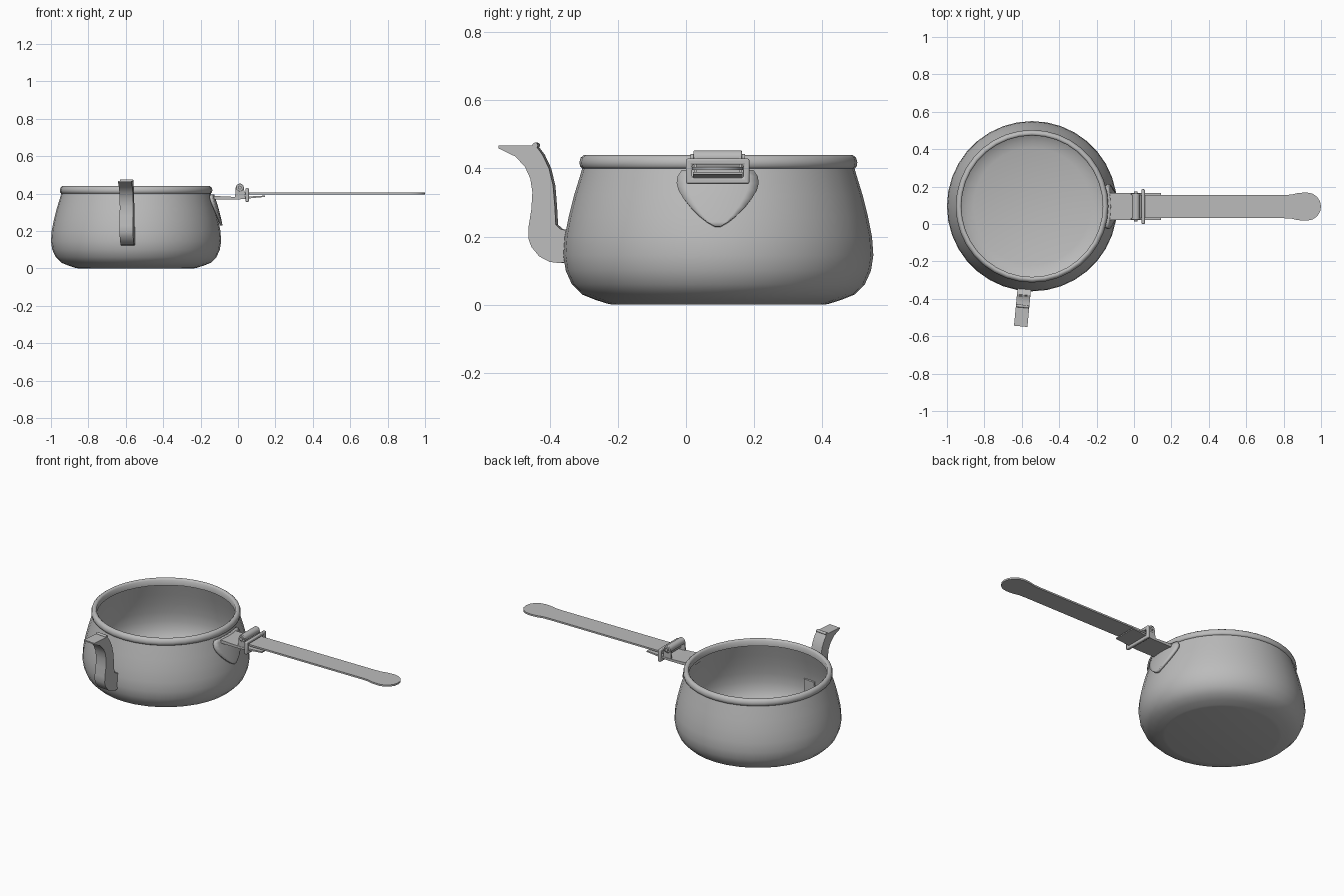
import bpy, bmesh, math
from mathutils import Vector, Matrix

if "Cube" in bpy.data.objects:
    bpy.data.objects.remove(bpy.data.objects["Cube"])

metal = bpy.data.materials.new("brushed grey metal")
metal.use_nodes = True
metal.diffuse_color = (0.5, 0.5, 0.5, 1)
metal.node_tree.nodes["Principled BSDF"].inputs["Base Color"].default_value = (0.5, 0.5, 0.5, 1)

POT = Vector((-0.545, 0.095, 0))
HANDLE_Y = 0.093


def finish(name, bm, angle=35, bevel=0):
    bmesh.ops.recalc_face_normals(bm, faces=bm.faces)
    mesh = bpy.data.meshes.new(name)
    bm.to_mesh(mesh)
    bm.free()
    mesh.materials.append(metal)
    ob = bpy.data.objects.new(name, mesh)
    bpy.context.collection.objects.link(ob)
    if bevel:
        mod = ob.modifiers.new("soft edges", 'BEVEL')
        mod.width, mod.segments = bevel, 2
    bpy.ops.object.select_all(action='DESELECT')
    ob.select_set(True)
    bpy.context.view_layer.objects.active = ob
    bpy.ops.object.shade_smooth_by_angle(angle=math.radians(angle))
    return ob


def prism(name, outline, depth, matrix, **kw):
    """Extrude a flat outline along local z, centred, then place it."""
    bm = bmesh.new()
    face = bm.faces.new([bm.verts.new((a, b, -depth / 2)) for a, b in outline])
    ext = bmesh.ops.extrude_face_region(bm, geom=[face])["geom"]
    verts = [v for v in ext if isinstance(v, bmesh.types.BMVert)]
    bmesh.ops.translate(bm, verts=verts, vec=(0, 0, depth))
    bm.transform(matrix)
    return finish(name, bm, **kw)


def rod(name, radius, length, place, sides=20, **kw):
    """Cylinder lying along y."""
    bm = bmesh.new()
    bmesh.ops.create_cone(bm, cap_ends=True, segments=sides, radius1=radius, radius2=radius, depth=length)
    bm.transform(place @ Matrix.Rotation(math.pi / 2, 4, 'X'))
    return finish(name, bm, **kw)


def lathe(name, profile, sides=36, **kw):
    bm = bmesh.new()
    verts = [bm.verts.new((r, 0, z)) for r, z in profile]
    edges = [bm.edges.new(pair) for pair in zip(verts, verts[1:])]
    bmesh.ops.spin(bm, geom=verts + edges, cent=(0, 0, 0), axis=(0, 0, 1),
                   angle=math.tau, steps=sides, use_merge=True)
    bmesh.ops.remove_doubles(bm, verts=bm.verts, dist=0.0005)
    bm.transform(Matrix.Translation(POT))
    return finish(name, bm, **kw)


# Pot body: outer wall up, inner wall back down to the floor
WALL = [(0.325, 0.003), (0.36, 0.014), (0.40, 0.03), (0.43, 0.06), (0.448, 0.1), (0.455, 0.145),
        (0.451, 0.2), (0.439, 0.26), (0.424, 0.32), (0.404, 0.385), (0.397, 0.41)]
inner = [(r - 0.012, z + 0.009) for r, z in reversed(WALL)]
lathe("pot_body", [(0, 0), (0.31, 0)] + WALL + inner + [(0, 0.012)])

# Rolled rim
rim = [(0.378, 0.4), (0.4, 0.4), (0.406, 0.406), (0.408, 0.418), (0.404, 0.432),
       (0.395, 0.439), (0.385, 0.439), (0.378, 0.432)]
lathe("pot_rim", rim + rim[:1], angle=60)

# Spout: side profile (distance from the pot axis, height)
away = Matrix.Translation(POT) @ Matrix.Rotation(math.radians(-95.4), 4, 'Z')
upright = away @ Matrix.Rotation(math.pi / 2, 4, 'X')
spout = [(0.428, 0.13), (0.465, 0.122), (0.495, 0.126), (0.525, 0.142), (0.548, 0.17), (0.557, 0.195),
         (0.556, 0.23), (0.548, 0.28), (0.545, 0.33), (0.551, 0.37), (0.567, 0.405), (0.595, 0.435),
         (0.645, 0.459), (0.645, 0.467), (0.535, 0.467), (0.515, 0.44), (0.496, 0.4),
         (0.484, 0.35), (0.479, 0.29), (0.476, 0.235), (0.462, 0.222), (0.428, 0.215)]
prism("spout", spout, 0.072, upright)
rod("spout_lid_hinge", 0.008, 0.07, away @ Matrix.Translation((0.537, 0, 0.468)), sides=12)


# Shield plate hugging the pot wall under the handle
def wall_radius(z):
    for (r0, z0), (r1, z1) in zip(WALL, WALL[1:]):
        if z0 <= z <= z1:
            return r0 + (r1 - r0) * (z - z0) / (z1 - z0)
    return WALL[-1][0]


bm = bmesh.new()
rows = []
for z, half in [(0.393, 0.104), (0.375, 0.116), (0.355, 0.119), (0.335, 0.114), (0.31, 0.099),
                (0.285, 0.079), (0.26, 0.054), (0.242, 0.031), (0.229, 0.008)]:
    row = []
    for i in range(9):
        y = half * (i - 4) / 4
        r = wall_radius(z) + 0.01
        row.append(bm.verts.new((POT.x + math.sqrt(r * r - y * y), HANDLE_Y + y, z)))
    rows.append(row)
for low, high in zip(rows, rows[1:]):
    for i in range(8):
        bm.faces.new((low[i], low[i + 1], high[i + 1], high[i]))
shield = finish("handle_shield", bm)
solid = shield.modifiers.new("thickness", 'SOLIDIFY')
solid.thickness, solid.offset = 0.014, 0

# Bracket arm from the pot, passing under the clasp
side = Matrix.Translation((0, HANDLE_Y, 0)) @ Matrix.Rotation(math.pi / 2, 4, 'X')
arm = [(-0.15, 0.368), (0.0, 0.368), (0.145, 0.382), (0.145, 0.389), (0.0, 0.381), (-0.15, 0.388)]
prism("bracket_arm", arm, 0.145, side)

# Hinge roller with its pin and two cheeks
rod("hinge_roller", 0.021, 0.142, Matrix.Translation((0.01, HANDLE_Y, 0.432)), bevel=0.003)
rod("hinge_pin", 0.01, 0.16, Matrix.Translation((0.01, HANDLE_Y, 0.432)), sides=12)
cheek = [(-0.016, 0.375), (0.036, 0.375), (0.036, 0.4), (0.031, 0.432), (0.02, 0.449),
         (0.0, 0.449), (-0.012, 0.432)]
for name, s in (("left", 1), ("right", -1)):
    prism(f"hinge_cheek_{name}", cheek, 0.008, Matrix.Translation((0, s * 0.066, 0)) @ side)

# Rectangular clasp loop
bm = bmesh.new()
loops = [[bm.verts.new((x, HANDLE_Y + sy * hy, 0.392 + sz * hz))
          for sy, sz in ((-1, -1), (1, -1), (1, 1), (-1, 1))]
         for x, hy, hz in ((0.04, 0.093, 0.037), (0.058, 0.093, 0.037),
                           (0.058, 0.075, 0.019), (0.04, 0.075, 0.019))]
for a, b in zip(loops, loops[1:] + loops[:1]):
    for i in range(4):
        j = (i + 1) % 4
        bm.faces.new((a[i], a[j], b[j], b[i]))
finish("clasp_loop", bm, bevel=0.005)

# Long flat handle with a wider rounded tip
half = [(0.01, 0.062), (0.80, 0.062), (0.84, 0.064), (0.875, 0.072), (0.91, 0.075)]
half += [(0.925 + 0.075 * math.sin(t), 0.075 * math.cos(t)) for t in (0, 0.4, 0.8, 1.2)]
outline = half + [(1.0, 0)] + [(x, -y) for x, y in reversed(half)]
prism("long_handle", outline, 0.01, Matrix.Translation((0, HANDLE_Y, 0.4)))
